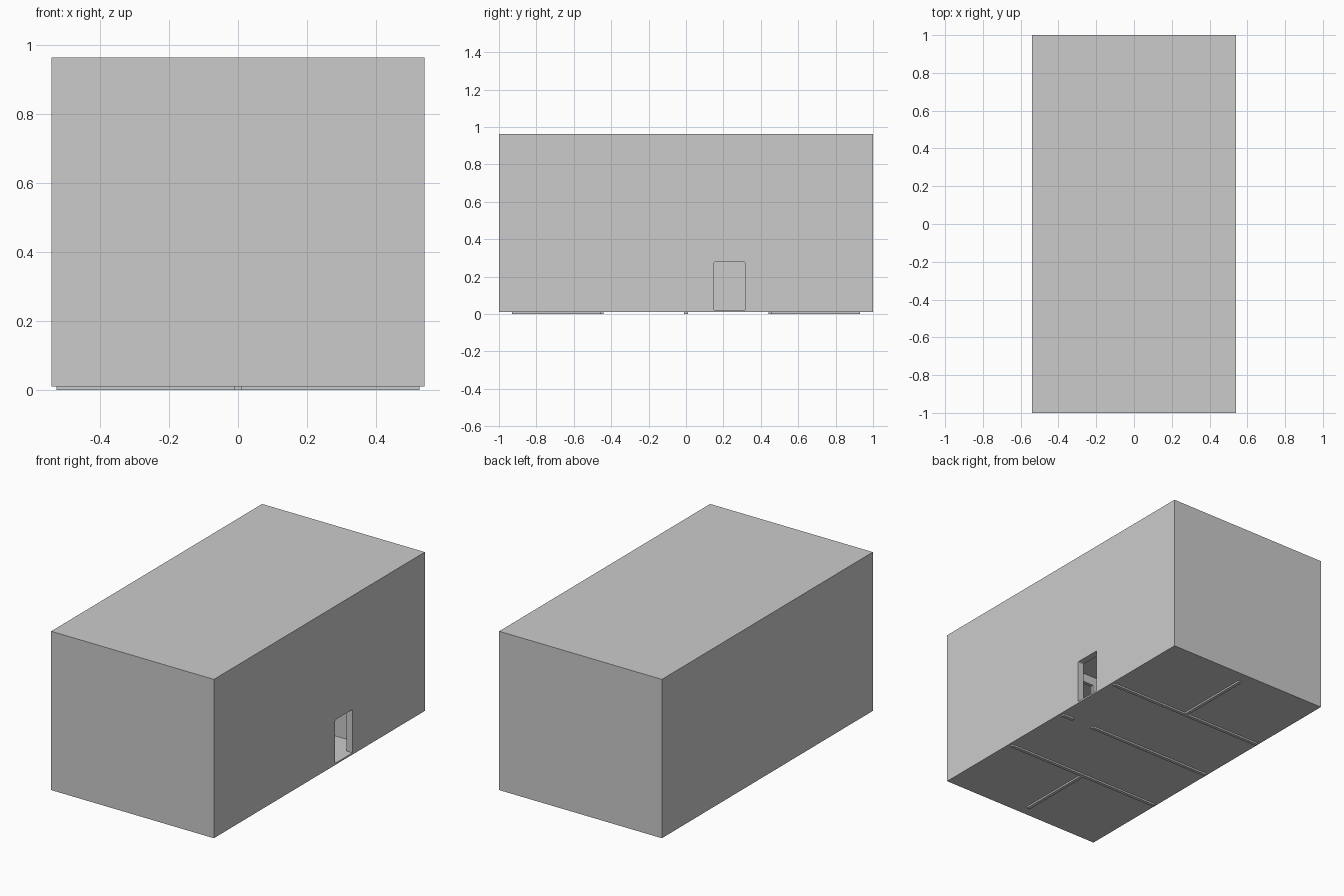
import bpy, bmesh

if "Cube" in bpy.data.objects:
    bpy.data.objects.remove(bpy.data.objects["Cube"])

W, L = 0.54, 1.0              # half width (x) and half length (y)
T = 0.04                      # outer wall thickness
P = 0.01                      # half thickness of partitions
BASE, SLAB, STOREY, TOP = 0.01, 0.01, 0.317, 0.963


def box(name, x0, x1, y0, y1, z0, z1):
    """Axis-aligned box between two corners."""
    bm = bmesh.new()
    bmesh.ops.create_cube(bm, size=1)
    for v in bm.verts:
        v.co = (x1 if v.co.x > 0 else x0,
                y1 if v.co.y > 0 else y0,
                z1 if v.co.z > 0 else z0)
    me = bpy.data.meshes.new(name)
    bm.to_mesh(me)
    bm.free()
    ob = bpy.data.objects.new(name, me)
    bpy.context.collection.objects.link(ob)
    return ob


def cut(target, cutter):
    """Subtract the cutter and discard it."""
    mod = target.modifiers.new("cut", 'BOOLEAN')
    mod.operation, mod.solver, mod.object = 'DIFFERENCE', 'EXACT', cutter
    cutter.hide_render = True
    bpy.context.view_layer.objects.active = target
    bpy.ops.object.modifier_apply(modifier=mod.name)
    bpy.data.objects.remove(cutter)


# Ground slab and flat roof, flush with the walls
box("ground_slab", -W, W, -L, L, BASE, BASE + SLAB)
box("roof_slab", -W, W, -L, L, TOP - SLAB, TOP)

# Long left wall and the two end walls
wz0, wz1 = BASE + SLAB, TOP - SLAB
box("left_wall", -W, -W + T, -L, L, wz0, wz1)
for name, s in (("front_wall", -1), ("back_wall", 1)):
    ys = sorted((s * L, s * (L - T)))
    box(name, -W + T, W - T, *ys, wz0, wz1)

# Right wall with the entrance opening, corners slightly rounded
right = box("right_wall", W - T, W, -L, L, wz0, wz1)
door = box("door_cutter", W - 2 * T, W + T, 0.15, 0.315, 0.0201, 0.28)
bm = bmesh.new()
bm.from_mesh(door.data)
edges = [e for e in bm.edges
         if abs(e.verts[0].co.x - e.verts[1].co.x) > 0.05 and e.verts[0].co.z > 0.1]
bmesh.ops.bevel(bm, geom=edges, offset=0.008, segments=3, profile=0.5, affect='EDGES')
bm.to_mesh(door.data)
bm.free()
cut(right, door)

# Three identical storeys: upper floors and partitions
for i in range(3):
    floor = BASE + i * STOREY
    ceiling = floor + STOREY
    z0 = 0.0 if i == 0 else floor + SLAB    # lowest partitions poke out underneath
    z1 = ceiling if i < 2 else wz1
    if i:
        box(f"floor_{i}", -W + 0.002, W - 0.002, -L + 0.002, L - 0.002, floor, floor + SLAB)
    X = 0.525
    # Cross and lengthwise partitions at both ends
    for s in (-1, 1):
        box("cross_partition", -X, X, *sorted((s * 0.44, s * 0.46)), z0, z1)
        box("length_partition", -P, P, *sorted((s * 0.46, s * 0.93)), z0, z1)
    # Middle partition with a doorway
    box("middle_partition", -X, 0.31, -P, P, z0, z1)
    box("middle_stub", 0.45, X, -P, P, z0, z1)
    box("doorway_lintel", 0.31, 0.45, -P, P, floor + 0.265, z1)
